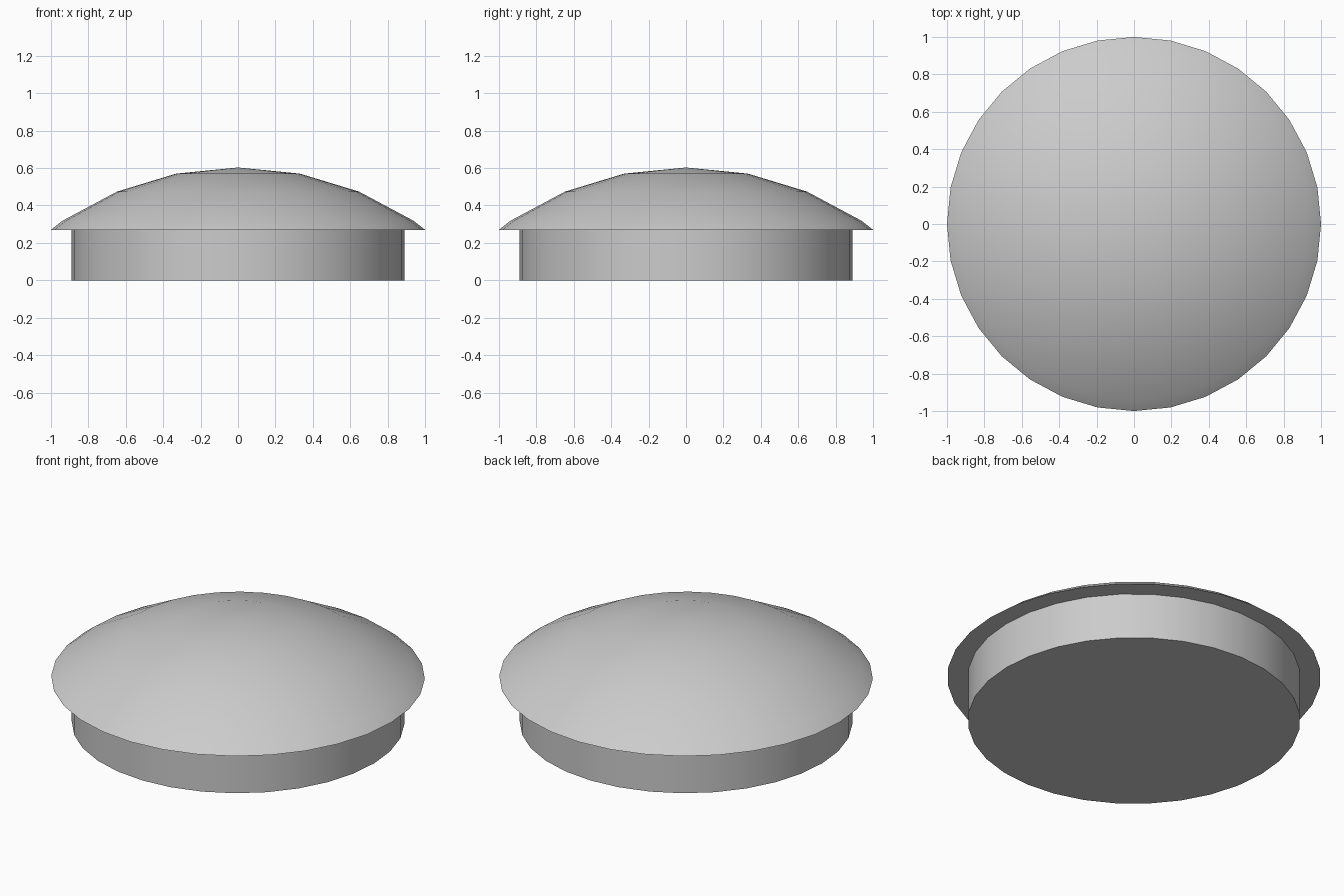
import bpy, bmesh
from math import sin, cos, pi, radians

if "Cube" in bpy.data.objects:
    bpy.data.objects.remove(bpy.data.objects["Cube"])

SIDES = 32


def lathe(name, profile):
    """Spin an (r, z) profile around z; points with r = 0 become single poles."""
    bm = bmesh.new()
    rings = []
    for r, z in profile:
        n = SIDES if r > 0 else 1
        rings.append([bm.verts.new((r * cos(2 * pi * i / SIDES), r * sin(2 * pi * i / SIDES), z))
                      for i in range(n)])
    for a, b in zip(rings, rings[1:]):
        for i in range(SIDES):
            j = i + 1
            quad = [a[i % len(a)], a[j % len(a)], b[j % len(b)], b[i % len(b)]]
            bm.faces.new(list(dict.fromkeys(quad)))
    bmesh.ops.recalc_face_normals(bm, faces=bm.faces)
    mesh = bpy.data.meshes.new(name)
    bm.to_mesh(mesh)
    bm.free()
    obj = bpy.data.objects.new(name, mesh)
    bpy.context.collection.objects.link(obj)
    bpy.ops.object.select_all(action='DESELECT')
    obj.select_set(True)
    bpy.context.view_layer.objects.active = obj
    bpy.ops.object.shade_smooth_by_angle(angle=radians(30))
    return obj


RIM_Z, TOP_Z, BALL_R = 0.27, 0.603, 1.69

# Round drum base
lathe("base", [(0, 0), (0.89, 0), (0.89, RIM_Z)])

# Overhanging domed cap: slice of a sphere with a flat underside
step = pi / 16
arc = [(BALL_R * sin(step * k), TOP_Z - BALL_R * (1 - cos(step * k))) for k in (3, 2, 1)]
lathe("domed_cap", [(0, RIM_Z), (1.0, RIM_Z)] + arc + [(0, TOP_Z)])
